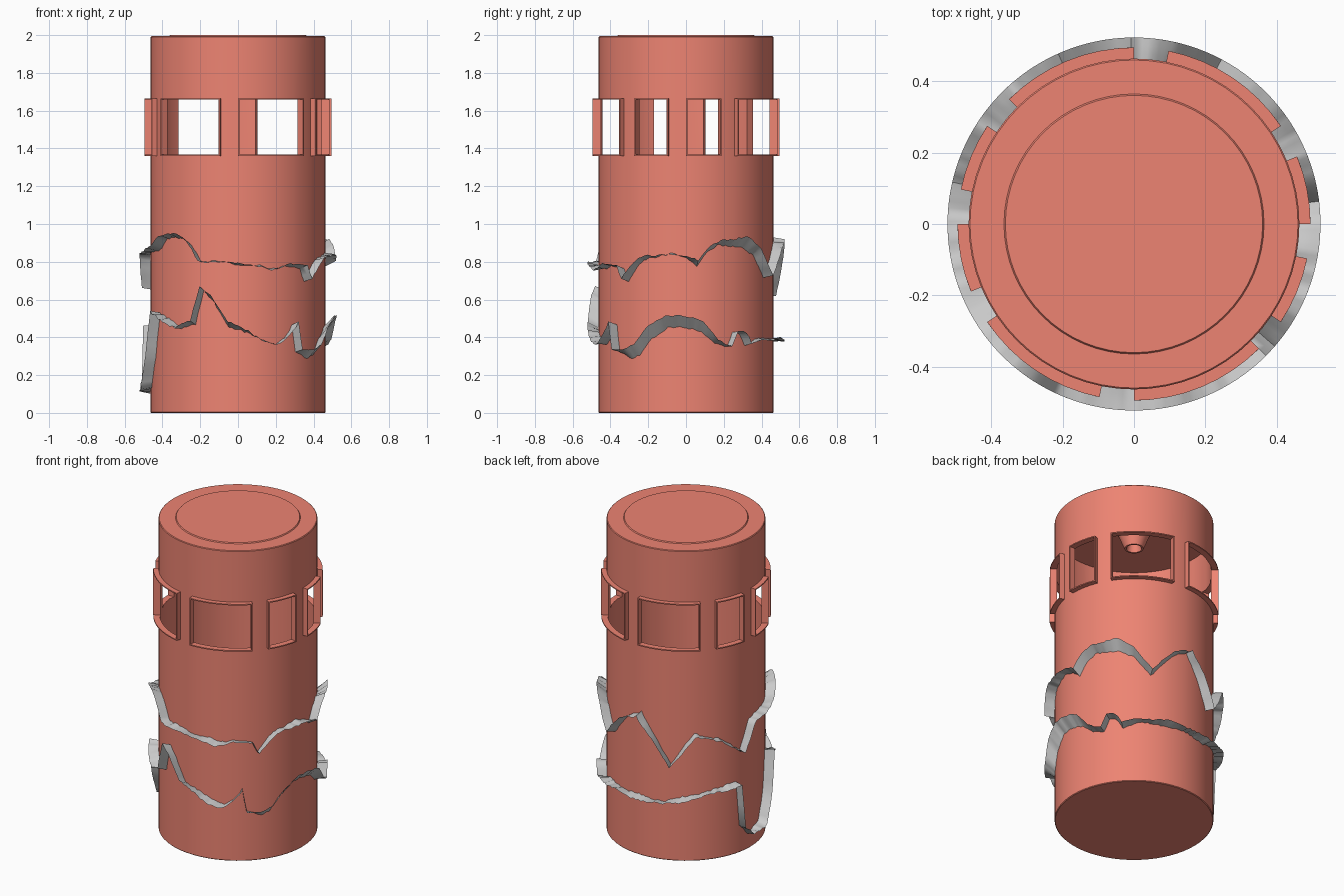
import bpy, bmesh, math, random
from math import cos, sin, radians, exp, tau

if "Cube" in bpy.data.objects:
    bpy.data.objects.remove(bpy.data.objects["Cube"])

random.seed(4)
SEG = 64
R, R_RIM = 0.463, 0.494

red = bpy.data.materials.new("salmon_red")
red.diffuse_color = (0.85, 0.23, 0.17, 1)
red.use_nodes = True
red.node_tree.nodes["Principled BSDF"].inputs["Base Color"].default_value = red.diffuse_color


def lathe(bm, profile, skip=lambda i, j: False):
    """Revolve (radius, z) points about z, leaving out skipped cells."""
    rings = [[bm.verts.new((r * cos(tau * j / SEG), r * sin(tau * j / SEG), z))
              for j in range(SEG)] for r, z in profile]
    for i in range(len(rings) - 1):
        for j in range(SEG):
            if not skip(i, j):
                k = (j + 1) % SEG
                bm.faces.new((rings[i][j], rings[i][k], rings[i + 1][k], rings[i + 1][j]))
    bmesh.ops.remove_doubles(bm, verts=bm.verts[:], dist=1e-5)


def finish(name, bm, mat=None, thickness=0, angle=35):
    me = bpy.data.meshes.new(name)
    bm.to_mesh(me)
    bm.free()
    ob = bpy.data.objects.new(name, me)
    bpy.context.collection.objects.link(ob)
    if mat:
        me.materials.append(mat)
    bpy.ops.object.select_all(action='DESELECT')
    ob.select_set(True)
    bpy.context.view_layer.objects.active = ob
    if thickness:
        m = ob.modifiers.new("wall", 'SOLIDIFY')
        m.thickness, m.offset, m.use_even_offset = thickness, -1, True
        bpy.ops.object.modifier_apply(modifier=m.name)
    bpy.ops.object.shade_smooth_by_angle(angle=radians(angle))
    return ob


# Hollow cylinder body with alternating narrow and wide windows
WINDOWS = [(0, 4), (6, 14), (16, 24), (26, 30)]
body_profile = [(0, 0), (R - .004, 0), (R, .004), (R, 1.36), (R, 1.665), (R, 1.99),
                (R - .004, 1.994), (.364, 1.994), (.36, 2.0), (0, 2.0)]
bm = bmesh.new()
lathe(bm, body_profile,
      lambda i, j: i == 3 and any(a <= j % 32 < b for a, b in WINDOWS))

# Window rims pushed outwards from each opening
rim = [e for e in bm.edges if e.is_boundary]
out = bmesh.ops.extrude_edge_only(bm, edges=rim)["geom"]
for v in out:
    if isinstance(v, bmesh.types.BMVert):
        v.co.x *= R_RIM / R
        v.co.y *= R_RIM / R
finish("body", bm, red, thickness=.007)

# Inner ceiling with a hollow conical socket
bm = bmesh.new()
lathe(bm, [(0, 1.90), (.03, 1.90), (.045, 1.83), (.055, 1.83), (.095, 1.93), (R - .008, 1.93)])
finish("ceiling_socket", bm, red)


def ribbon(name, path, tilts):
    """Thin wavy collar: path is (degrees, z), tilts lift the outer edge near an angle."""
    bm = bmesh.new()
    pts = path + [(path[0][0] + 360, path[0][1])]
    rows = []
    for (a0, z0), (a1, z1) in zip(pts, pts[1:]):
        n = max(2, round((a1 - a0) / 2))
        for s in range(n):
            t = s / n
            a = a0 + (a1 - a0) * t
            z = z0 + (z1 - z0) * t
            lift = sum(h * exp(-(((a - c + 180) % 360 - 180) / w) ** 2) for c, w, h in tilts)
            lift += .012 * sin(radians(a * 11)) + random.uniform(-.004, .004)
            z += random.uniform(-.005, .005)
            row = []
            for k in range(4):
                f = k / 3
                r = .455 + .067 * f
                row.append(bm.verts.new((r * cos(radians(a)), r * sin(radians(a)),
                                         z + lift * (f - .5))))
            rows.append(row)
    for p, q in zip(rows, rows[1:] + rows[:1]):
        for k in range(3):
            bm.faces.new((p[k], p[k + 1], q[k + 1], q[k]))
    finish(name, bm, angle=60)


# Upper torn collar
ribbon("upper_collar", [
    (0, .83), (7, .79), (12, .85), (21, .9), (40, .9), (50, .85), (62, .72), (70, .8),
    (80, .88), (91, .92), (104, .77), (114, .62), (131, .82), (149, .77), (167, .66),
    (177, .84), (190, .85), (207, .87), (216, .93), (229, .94), (238, .9), (246, .8),
    (255, .8), (270, .79), (282, .78), (292, .76), (302, .78), (315, .77), (319, .7),
    (326, .78), (333, .82), (350, .84)],
    [(35, 30, .05), (225, 20, .03), (318, 10, .03)])

# Lower torn collar
ribbon("lower_collar", [
    (0, .48), (10, .45), (19, .38), (28, .35), (32, .43), (38, .42), (42, .36), (54, .39),
    (85, .39), (108, .38), (145, .45), (164, .46), (167, .18), (175, .11), (190, .13),
    (200, .3), (207, .53), (220, .49), (230, .45), (241, .48), (247, .66), (254, .6),
    (264, .47), (276, .43), (286, .38), (295, .36), (304, .42), (308, .47), (311, .33),
    (320, .31), (328, .33), (337, .42), (348, .48)],
    [(350, 28, .08), (255, 12, .05), (322, 8, .04)])
